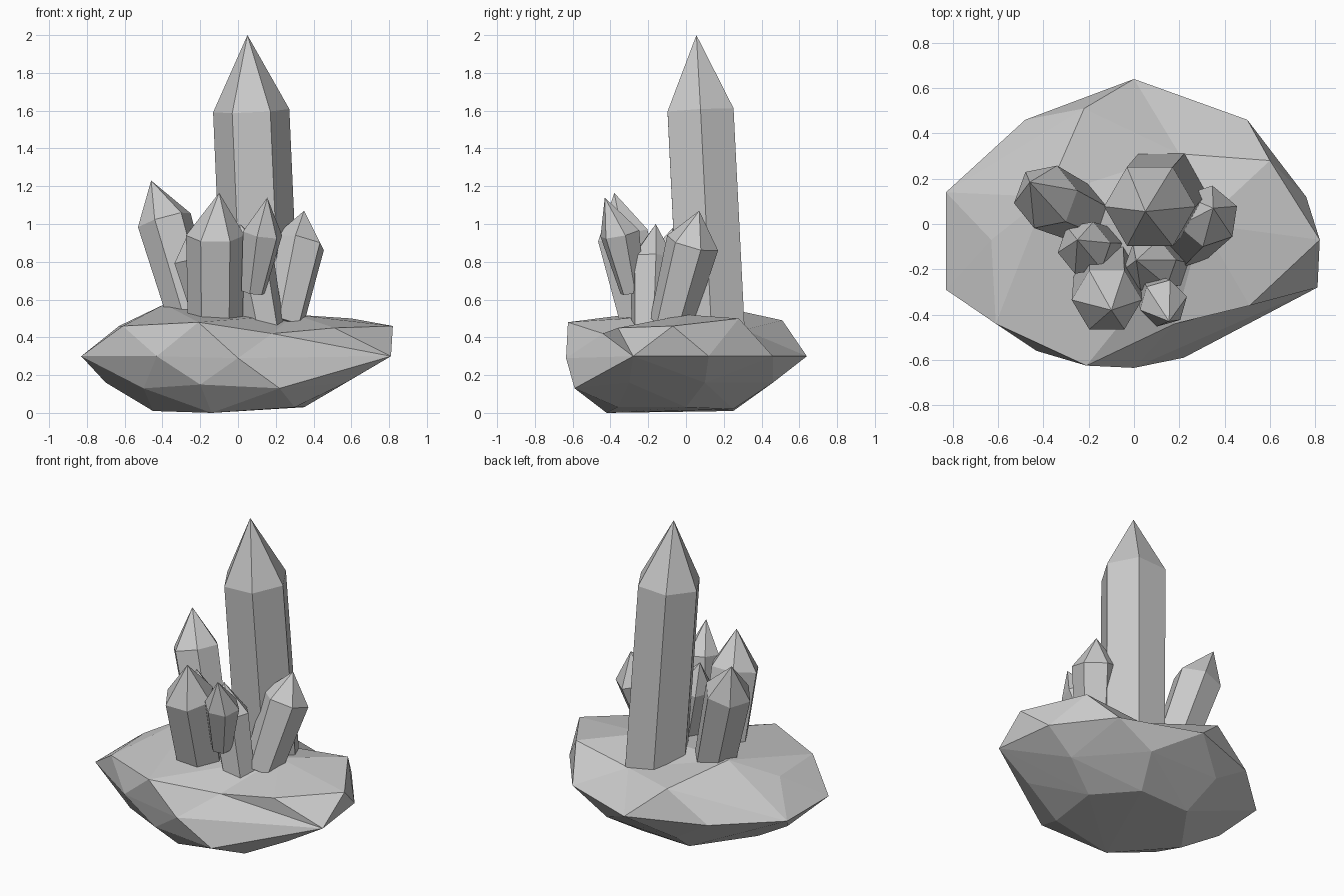
import bpy, bmesh, math
from mathutils import Vector

if "Cube" in bpy.data.objects:
    bpy.data.objects.remove(bpy.data.objects["Cube"])

grey = bpy.data.materials.new("crystal grey")
grey.diffuse_color = (0.59, 0.59, 0.59, 1)
grey.use_nodes = True
grey.node_tree.nodes["Principled BSDF"].inputs["Base Color"].default_value = grey.diffuse_color


def finish(name, bm):
    bmesh.ops.recalc_face_normals(bm, faces=bm.faces)
    me = bpy.data.meshes.new(name)
    bm.to_mesh(me)
    bm.free()
    me.materials.append(grey)
    ob = bpy.data.objects.new(name, me)
    bpy.context.collection.objects.link(ob)
    return ob


# Faceted rock: hull over a few rings of corner points
left_front, right_front = (-.21, -.625, .48), (.51, -.36, .45)
back_left, back_right = (-.22, .51, .49), (.60, .28, .50)
left_top, right_top, front_top = (-.39, .12, .575), (.3, 0, .52), (-.1, -.2, .52)
back_a, back_b = (0, .64, .30), (.50, .46, .30)
front_a, front_b = (0, -.635, .29), (.81, -.28, .30)
rim = [(-.61, -.44, .46), left_front, right_front, (.82, -.07, .46), back_right, back_left,
       (-.63, -.07, .46), left_top, right_top, front_top]
waist = [(-.83, .14, .30), (-.83, -.29, .30), (-.43, -.56, .30), front_a, front_b,
         (.76, .12, .30), back_a, back_b, (-.48, .46, .30)]
lower = [(-.70, -.05, .16), (-.5, -.4, .13), (-.2, -.57, .15), (.22, -.59, .13), (.57, -.3, .16),
         (.57, .1, .16), (.25, .46, .16), (-.25, .46, .16)]
bottom = [(-.45, -.1, .01), (-.14, -.42, 0), (.30, -.36, .03), (.35, .0, .03),
          (.15, .25, .02), (-.2, .25, .01)]
bm = bmesh.new()
for p in rim + waist + lower + bottom:
    bm.verts.new(p)
hull = bmesh.ops.convex_hull(bm, input=bm.verts)
loose = {v for v in hull["geom_interior"] + hull["geom_unused"] if isinstance(v, bmesh.types.BMVert)}
bmesh.ops.delete(bm, geom=list(loose), context='VERTS')


# Hollow: replace the faces between some corners by a fan to a sunken point
def hollow(corners, point):
    corners = [Vector(c) for c in corners]
    inside = {v for v in bm.verts if any((v.co - c).length < .001 for c in corners)}
    faces = [f for f in bm.faces if all(v in inside for v in f.verts)]
    bmesh.ops.delete(bm, geom=faces, context='FACES')
    centre = bm.verts.new(point)
    for e in [e for e in bm.edges if len(e.link_faces) == 1]:
        bm.faces.new((e.verts[0], e.verts[1], centre))


hollow([back_left, back_a, back_b, back_right, right_top, left_top], (.2, .31, .44))
hollow([left_front, front_a, front_b, right_front, right_top, front_top], (.18, -.44, .42))
finish("rock_base", bm)


# Six-sided crystal: base ring, shoulder ring and a point
def crystal(name, base, r0, shoulder, r1, tip, turn=0):
    base, shoulder, tip = Vector(base), Vector(shoulder), Vector(tip)
    rot = Vector((0, 0, 1)).rotation_difference((shoulder - base).normalized())
    bm = bmesh.new()
    rings = []
    for c, r in ((base, r0), (shoulder, r1)):
        ring = []
        for i in range(6):
            a = math.radians(turn + 60 * i)
            ring.append(bm.verts.new(c + rot @ Vector((r * math.cos(a), r * math.sin(a), 0))))
        rings.append(ring)
    point = bm.verts.new(tip)
    bm.faces.new(rings[0])
    for i in range(6):
        j = (i + 1) % 6
        bm.faces.new((rings[0][i], rings[0][j], rings[1][j], rings[1][i]))
        bm.faces.new((rings[1][i], rings[1][j], point))
    finish(name, bm)


crystal("tall_crystal", (.122, .136, .41), .203, (.07, .077, 1.6), .202, (.05, .055, 2.0))
crystal("left_crystal", (-.24, .05, .5), .13, (-.39, .12, 1.02), .147, (-.46, .185, 1.23), 10)
crystal("front_crystal", (-.12, -.22, .48), .145, (-.12, -.335, .94), .155, (-.1, -.38, 1.165))
crystal("right_crystal", (.235, -.08, .47), .115, (.325, .035, .9), .142, (.35, .07, 1.07), 20)
crystal("small_front_crystal", (.08, -.285, .64), .065, (.13, -.35, .95), .108, (.155, -.43, 1.14), 15)
crystal("small_left_crystal", (-.13, -.1, .45), .09, (-.22, -.105, .82), .122, (-.25, -.07, .98), 10)
crystal("small_middle_crystal", (.14, -.19, .45), .105, (.07, -.18, .82), .12, (.01, -.16, 1.0), 10)
